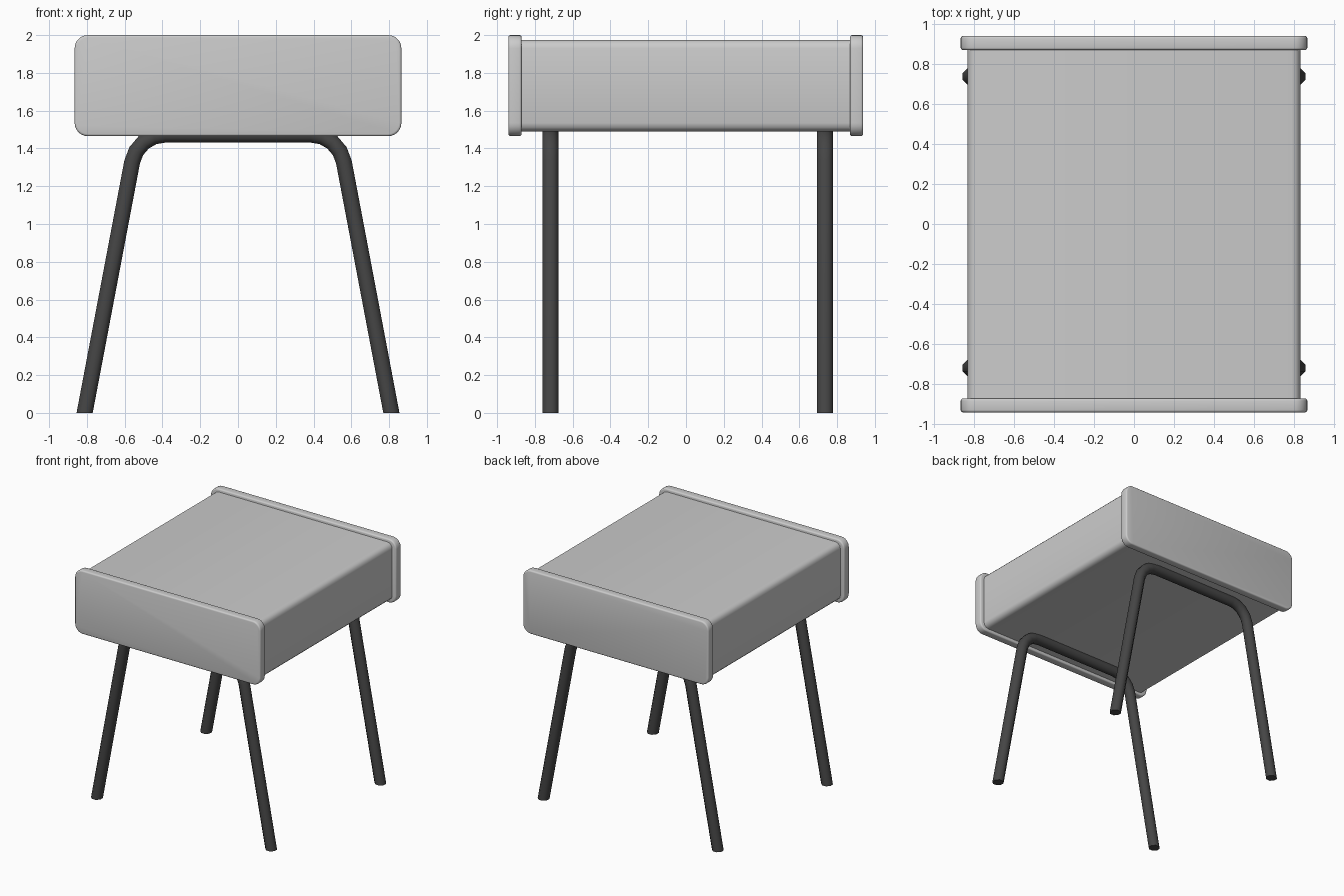
import bpy, bmesh, math
from mathutils import Vector

if "Cube" in bpy.data.objects:
    bpy.data.objects.remove(bpy.data.objects["Cube"])


def finish(bm, name, angle, mat=None):
    bmesh.ops.recalc_face_normals(bm, faces=bm.faces)
    mesh = bpy.data.meshes.new(name)
    bm.to_mesh(mesh)
    bm.free()
    ob = bpy.data.objects.new(name, mesh)
    bpy.context.collection.objects.link(ob)
    if mat:
        mesh.materials.append(mat)
    bpy.ops.object.select_all(action='DESELECT')
    ob.select_set(True)
    bpy.context.view_layer.objects.active = ob
    bpy.ops.object.shade_smooth_by_angle(angle=math.radians(angle))
    return ob


def rounded_slab(name, half_x, z0, z1, y0, y1, radius, segs, edge=0.0):
    """Rounded rectangle in xz, extruded along y, with optional softened rims."""
    bm = bmesh.new()
    pts = []
    corners = [(half_x - radius, z1 - radius), (radius - half_x, z1 - radius),
               (radius - half_x, z0 + radius), (half_x - radius, z0 + radius)]
    for i, (cx, cz) in enumerate(corners):
        for k in range(segs + 1):
            a = math.pi / 2 * (i + k / segs)
            pts.append((cx + radius * math.cos(a), y0, cz + radius * math.sin(a)))
    face = bm.faces.new([bm.verts.new(p) for p in pts])
    ext = bmesh.ops.extrude_face_region(bm, geom=[face], use_keep_orig=True)
    verts = [g for g in ext['geom'] if isinstance(g, bmesh.types.BMVert)]
    bmesh.ops.translate(bm, verts=verts, vec=(0, y1 - y0, 0))
    bmesh.ops.recalc_face_normals(bm, faces=bm.faces)
    if edge:
        rims = {e for f in bm.faces if len(f.verts) > 4 for e in f.edges}
        bmesh.ops.bevel(bm, geom=list(rims), offset=edge, segments=3,
                        profile=0.5, affect='EDGES')
    return finish(bm, name, 35)


def leg_path():
    """Half of the bent tube, foot to bar, then mirrored."""
    foot, corner = Vector((0.812, 0, 0)), Vector((0.533, 0, 1.473))
    up = (corner - foot).normalized()
    turn = math.acos(up.z) 
    sweep = math.pi / 2 - turn
    reach = 0.147
    r = reach / math.tan(sweep / 2)
    r = reach / math.tan((math.pi / 2 - turn) / 2)
    centre = Vector((corner.x - reach, 0, corner.z - r))
    half = [foot]
    for k in range(5):
        a = sweep * (1 - k / 4)
        half.append(centre + Vector((r * math.sin(a), 0, r * math.cos(a))))
    return half + [Vector((-p.x, 0, p.z)) for p in reversed(half)]


def leg_frame(name, y, mat, apothem=0.042, sides=8):
    path = leg_path()
    bm = bmesh.new()
    rings = []
    rad = apothem / math.cos(math.pi / sides)
    for i, p in enumerate(path):
        a, b = path[max(i - 1, 0)], path[min(i + 1, len(path) - 1)]
        t = (b - a).normalized()
        n = Vector((t.z, 0, -t.x))
        ring = []
        for k in range(sides):
            ang = 2 * math.pi * (k + 0.5) / sides
            q = p + n * rad * math.cos(ang) + Vector((0, y + rad * math.sin(ang), 0))
            if i in (0, len(path) - 1):      # feet cut level with the floor
                q -= t * (q.z / t.z)
            ring.append(bm.verts.new(q))
        rings.append(ring)
    for r0, r1 in zip(rings, rings[1:]):
        for k in range(sides):
            j = (k + 1) % sides
            bm.faces.new((r0[k], r0[j], r1[j], r1[k]))
    bm.faces.new(rings[0])
    bm.faces.new(rings[-1])
    return finish(bm, name, 50, mat)


dark = bpy.data.materials.new("dark_metal")
dark.diffuse_color = (0.06, 0.06, 0.06, 1)
dark.use_nodes = True
dark.node_tree.nodes["Principled BSDF"].inputs["Base Color"].default_value = dark.diffuse_color

# Cabinet body between the two end panels
rounded_slab("cabinet_body", 0.83, 1.49, 1.975, -0.875, 0.875, 0.045, 3)

# Rounded end panels
rounded_slab("front_panel", 0.865, 1.465, 2.0, -0.94, -0.87, 0.07, 6, 0.012)
rounded_slab("back_panel", 0.865, 1.465, 2.0, 0.868, 0.938, 0.07, 6, 0.012)

# Bent tube leg frames
leg_frame("front_leg_frame", -0.718, dark)
leg_frame("back_leg_frame", 0.736, dark)
